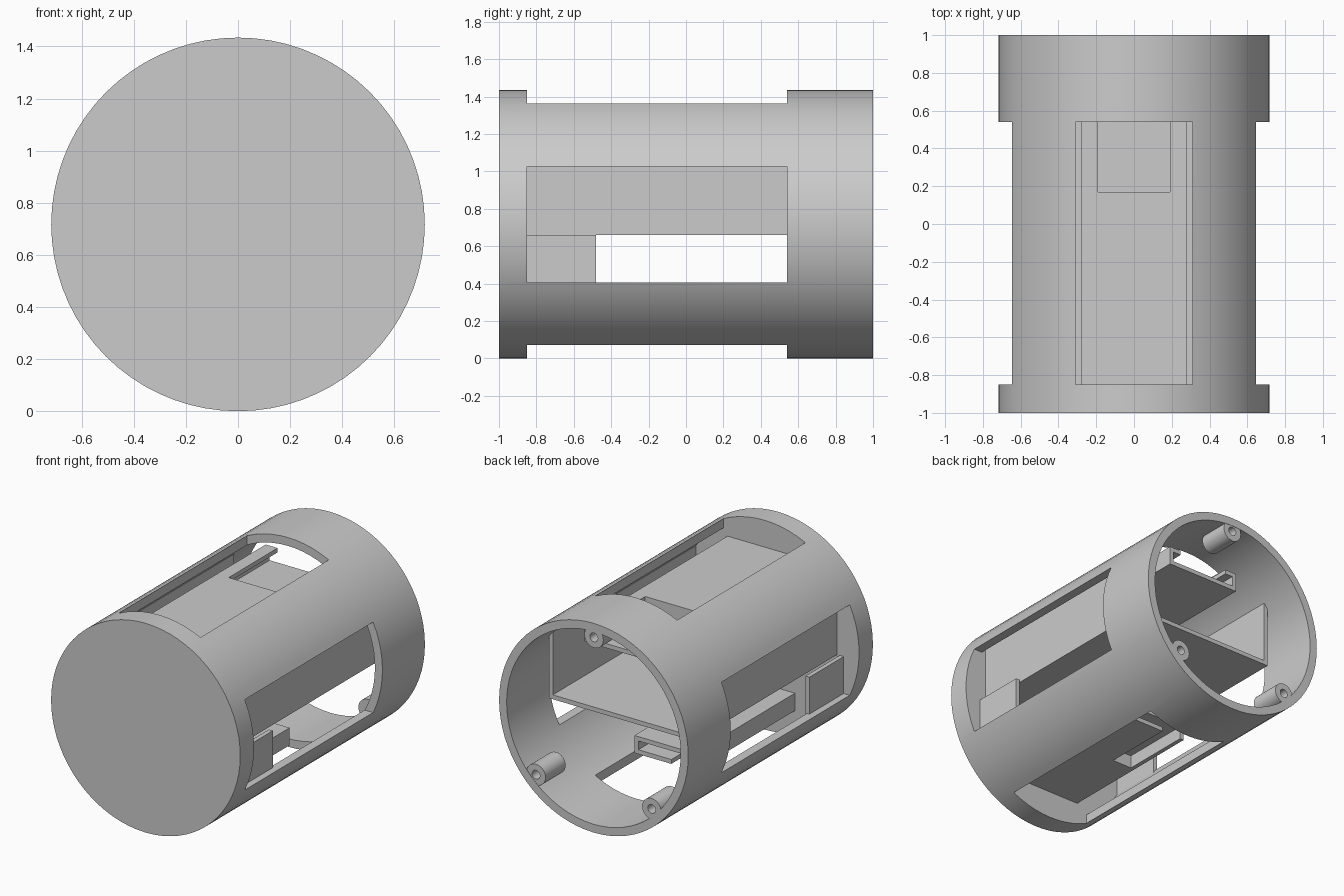
import bpy
from math import pi, sin, cos
from mathutils import Matrix

default = bpy.data.objects.get("Cube")
if default:
    bpy.data.objects.remove(default, do_unlink=True)

grey = bpy.data.materials.new("plain_grey")
grey.use_nodes = True
grey.diffuse_color = (0.6, 0.6, 0.6, 1)
grey.node_tree.nodes["Principled BSDF"].inputs["Base Color"].default_value = (0.6, 0.6, 0.6, 1)

R, R_IN = 0.717, 0.66        # shell radii; the axis runs along y at z = R
FRONT, REAR = -0.85, 0.54    # window ends
T = 0.03                     # sheet thickness


def cylinder(name, radius, y0, y1, x=0, z=R, sides=72):
    bpy.ops.mesh.primitive_cylinder_add(vertices=sides, radius=radius, depth=y1 - y0)
    ob = bpy.context.object
    ob.data.transform(Matrix.Translation((x, (y0 + y1) / 2, z)) @ Matrix.Rotation(pi / 2, 4, 'X'))
    ob.name = name
    ob.data.materials.append(grey)
    return ob


def box(name, xs, ys, zs):
    bpy.ops.mesh.primitive_cube_add(size=1)
    ob = bpy.context.object
    spans = (xs, ys, zs)
    centre = Matrix.Translation([(a + b) / 2 for a, b in spans])
    ob.data.transform(centre @ Matrix.Diagonal([abs(b - a) for a, b in spans] + [1]))
    ob.name = name
    ob.data.materials.append(grey)
    return ob


def cut(target, *cutters):
    for c in cutters:
        mod = target.modifiers.new("cut", 'BOOLEAN')
        mod.operation, mod.solver, mod.object = 'DIFFERENCE', 'EXACT', c
        bpy.context.view_layer.objects.active = target
        bpy.ops.object.modifier_apply(modifier=mod.name)
        bpy.data.objects.remove(c, do_unlink=True)


def smooth(ob):
    bpy.ops.object.select_all(action='DESELECT')
    ob.select_set(True)
    bpy.context.view_layer.objects.active = ob
    bpy.ops.object.shade_smooth_by_angle(angle=0.5)


# Cup-shaped shell with four windows
shell = cylinder("shell", R, -1, 1)
W = 0.31
cut(shell,
    cylinder("cavity_cutter", R_IN, FRONT, 1.2),
    box("side_window_cutter", (-1, 1), (FRONT, REAR), (R - W, R + W)),
    box("top_window_cutter", (-W, W), (FRONT, REAR), (R, 2)),
    box("bottom_window_cutter", (-W, W), (FRONT, REAR), (-1, R)))
smooth(shell)

# Screw bosses inside the open end
for i, angle in enumerate((90, 225, 315)):
    a = angle * pi / 180
    x, z = 0.62 * cos(a), R + 0.62 * sin(a)
    boss = cylinder(f"screw_boss_{i + 1}", 0.072, 0.78, 0.998, x, z, 32)
    cut(boss, cylinder("hole_cutter", 0.03, 0.82, 1.1, x, z, 24))
    smooth(boss)

# Main tray: floor and two side walls reaching up to the shell
TRAY_END = 0.7
FLOOR = 0.66
box("tray_floor", (-0.55, 0.55), (FRONT, TRAY_END), (FLOOR, FLOOR + T))
for side, s in (("left", 1), ("right", -1)):
    box(f"tray_wall_{side}", (s * 0.52, s * 0.55), (FRONT, TRAY_END), (FLOOR, 1.12))
    box(f"side_tab_{side}", (s * 0.57, s * 0.6), (FRONT, -0.48), (0.38, FLOOR))


def holder(name, half, y_notch, y_end, z_back, z_open, notch):
    """Block with an open pocket at the rear; its notched face lies at z_open."""
    d = 1 if z_open > z_back else -1
    pocket = (y_notch, y_end)
    box(name + "_block", (-half, half), (FRONT, y_notch), (z_back, z_open))
    box(name + "_base", (-half, half), pocket, (z_back, z_back + d * T))
    for s in (-1, 1):
        box(name + "_wall", (s * (half - T), s * half), pocket, (z_back, z_open))
    for lip in ((-half, notch[0]), (notch[1], half)):
        if lip[1] - lip[0] > T:
            box(name + "_lip", lip, pocket, (z_open - d * T, z_open))


# Holders facing the top and bottom windows
holder("top_holder", 0.28, 0.17, TRAY_END, 1.12, 1.25, (-0.19, 0.19))
holder("bottom_holder", 0.23, -0.27, 0.23, 0.31, 0.19, (-0.2, -0.05))
